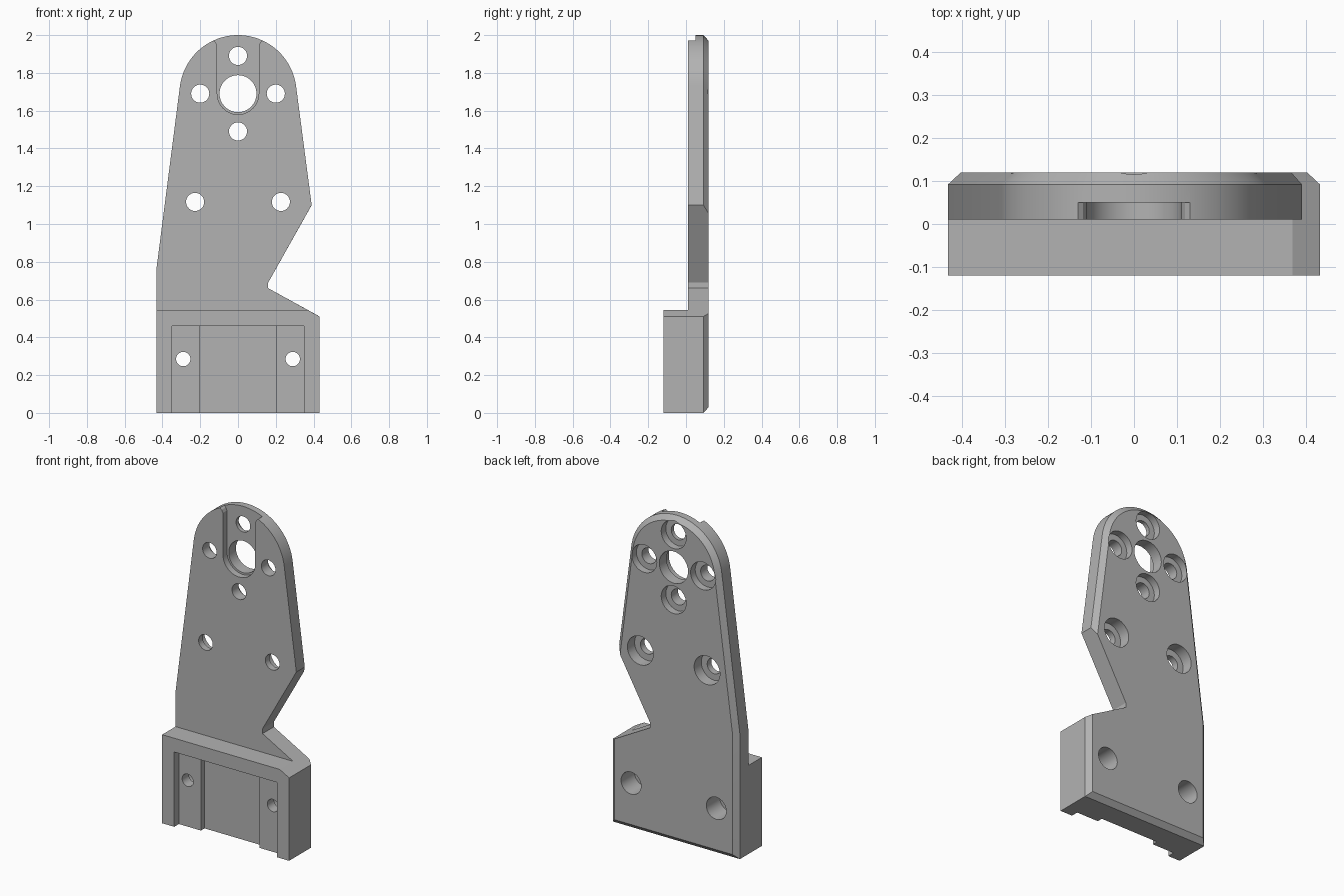
import bpy, bmesh, math

old = bpy.data.objects.get("Cube")
if old:
    bpy.data.objects.remove(old, do_unlink=True)

# Single plain grey
grey = bpy.data.materials.new("grey metal")
grey.use_nodes = True
color = (0.45, 0.45, 0.45, 1)
grey.diffuse_color = color
grey.node_tree.nodes["Principled BSDF"].inputs["Base Color"].default_value = color

FRONT, STEP, BEVEL, BACK = -0.12, 0.01, 0.092, 0.12
BORE_Z = 1.69


def loft(name, layers):
    """Solid through matching xz outlines, each given as (y, points)."""
    bm = bmesh.new()
    rings = [[bm.verts.new((x, y, z)) for x, z in pts] for y, pts in layers]
    bm.faces.new(rings[0])
    bm.faces.new(rings[-1][::-1])
    n = len(rings[0])
    for a, b in zip(rings, rings[1:]):
        for i in range(n):
            j = (i + 1) % n
            bm.faces.new((a[i], b[i], b[j], a[j]))
    bmesh.ops.recalc_face_normals(bm, faces=bm.faces)
    mesh = bpy.data.meshes.new(name)
    bm.to_mesh(mesh)
    bm.free()
    mesh.materials.append(grey)
    obj = bpy.data.objects.new(name, mesh)
    bpy.context.scene.collection.objects.link(obj)
    return obj


def arc(r, start, end, steps, x=0, z=BORE_Z):
    angles = [math.radians(start + (end - start) * i / steps) for i in range(steps + 1)]
    return [(x + r * math.cos(a), z + r * math.sin(a)) for a in angles]


def rect(x0, x1, z0, z1):
    return [(x0, z0), (x1, z0), (x1, z1), (x0, z1)]


# Outline of the bracket; the back ring is inset except along the side notch
outer = [(-0.432, 0), (0.432, 0), (0.432, 0.51), (0.16, 0.66), (0.16, 0.69), (0.39, 1.1)]
outer += arc(0.31, 7, 173, 40) + [(-0.432, 0.76)]
inner = [(-0.402, 0.03), (0.402, 0.03), (0.402, 0.527), (0.16, 0.66), (0.16, 0.69), (0.365, 1.055)]
inner += arc(0.28, 7, 173, 40) + [(-0.402, 0.76)]
bracket = loft("bracket", [(FRONT, outer), (BEVEL, outer), (BACK, inner)])


def cut(name, pts, y0, y1):
    cutter = loft(name, [(y0, pts), (y1, pts)])
    cutter.hide_render = True
    mod = bracket.modifiers.new(name, "BOOLEAN")
    mod.operation = "DIFFERENCE"
    mod.solver = "EXACT"
    mod.object = cutter
    bpy.context.view_layer.objects.active = bracket
    bpy.ops.object.modifier_apply(modifier=name)
    bpy.data.objects.remove(cutter, do_unlink=True)


def hole(name, x, z, r, y0=-0.3, y1=0.3):
    cut(name, arc(r, 0, 348.75, 31, x, z), y0, y1)


# Thin upper plate above the thick foot
cut("upper_relief", rect(-1, 1, 0.545, 3), -0.5, STEP)

# Stepped recess in the front of the foot
cut("foot_recess", rect(-0.35, 0.35, -0.2, 0.46), -0.5, -0.075)
cut("foot_channel", rect(-0.2, 0.2, -0.2, 0.46), -0.5, -0.04)

# Slot with a flared mouth, and the main bore
slot = arc(0.11, 180, 360, 24) + [(0.11, 1.945), (0.118, 1.962), (0.135, 1.975), (0.135, 2.1)]
slot += [(-0.135, 2.1), (-0.135, 1.975), (-0.118, 1.962), (-0.11, 1.945)]
cut("slot", slot, -0.5, 0.05)
hole("bore", 0, BORE_Z, 0.098)

# Counterbored holes: x, z, radius, counterbore radius, counterbore depth
ring = [(0.2 * dx, BORE_Z + 0.2 * dz, 0.048, 0.085, 0.045)
        for dx, dz in ((1, 0), (-1, 0), (0, 1), (0, -1))]
plate = [(s * 0.227, 1.117, 0.048, 0.088, 0.07) for s in (-1, 1)]
foot = [(s * 0.29, 0.285, 0.038, 0.068, 0.13) for s in (-1, 1)]
for x, z, r, wide, depth in ring + plate + foot:
    hole("bolt_hole", x, z, r)
    hole("counterbore", x, z, wide, BACK - depth, 0.3)

bpy.ops.object.select_all(action="DESELECT")
bracket.select_set(True)
bpy.context.view_layer.objects.active = bracket
bpy.ops.object.shade_smooth_by_angle(angle=math.radians(25))
